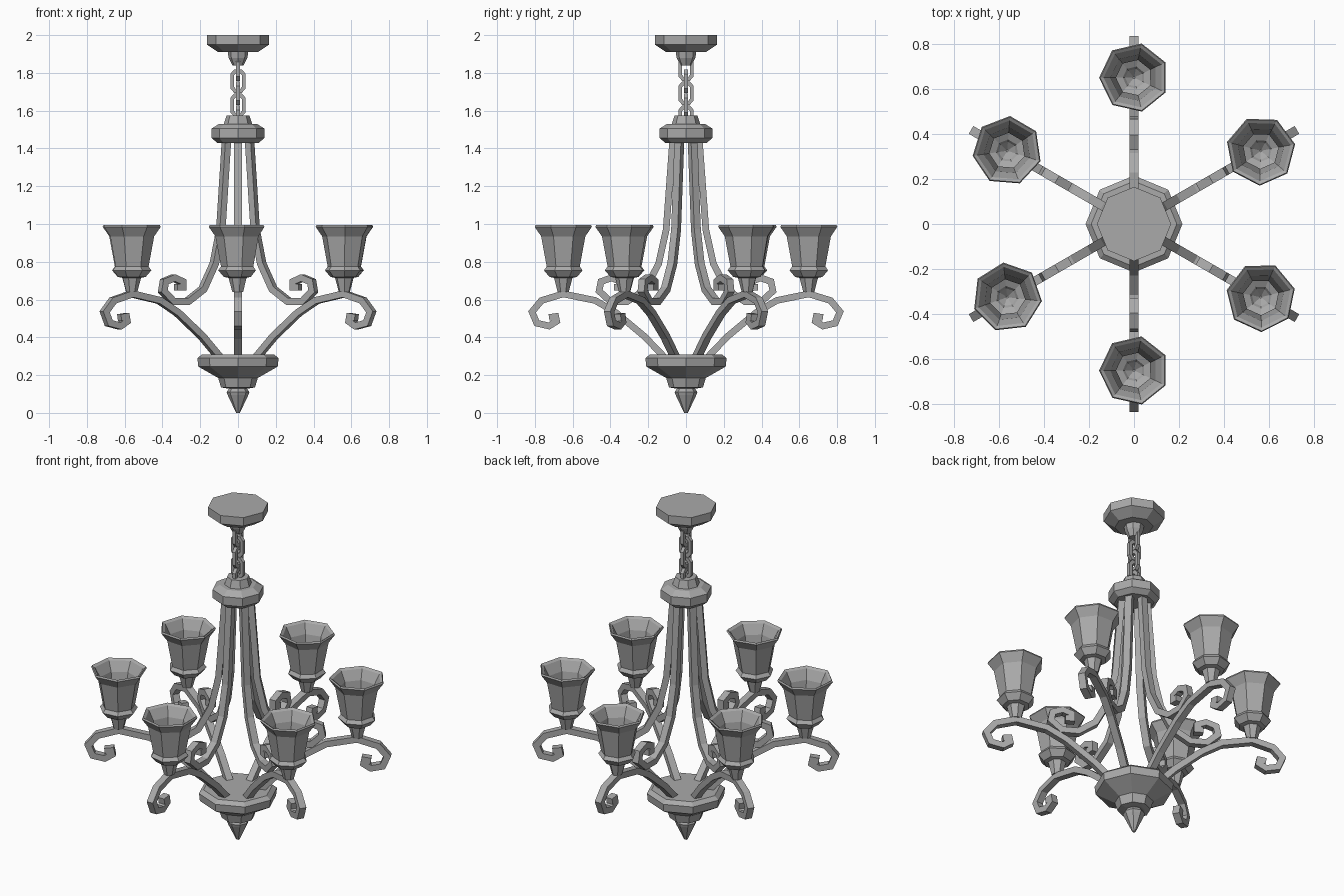
import bpy, bmesh
from math import sin, cos, radians, pi
from mathutils import Vector, Matrix

cube = bpy.data.objects.get("Cube")
if cube:
    bpy.data.objects.remove(cube)

metal = bpy.data.materials.new("grey metal")
metal.use_nodes = True
GREY = (0.4, 0.4, 0.4, 1)
metal.diffuse_color = GREY
metal.node_tree.nodes["Principled BSDF"].inputs["Base Color"].default_value = GREY


def finish(name, bm, matrix=Matrix()):
    bmesh.ops.recalc_face_normals(bm, faces=bm.faces)
    mesh = bpy.data.meshes.new(name)
    bm.to_mesh(mesh)
    bm.free()
    mesh.materials.append(metal)
    obj = bpy.data.objects.new(name, mesh)
    obj.matrix_world = matrix
    bpy.context.collection.objects.link(obj)
    return obj


def lathe(name, profile, sides, phase=0, matrix=Matrix()):
    """Turn a (radius, height) profile into a faceted solid."""
    bm = bmesh.new()
    rings = []
    for r, z in profile:
        ring = []
        for i in range(sides):
            a = radians(phase) + 2 * pi * i / sides
            ring.append(bm.verts.new((r * cos(a), r * sin(a), z)))
        rings.append(ring)
    for a, b in zip(rings, rings[1:]):
        for i in range(sides):
            j = (i + 1) % sides
            bm.faces.new((a[i], a[j], b[j], b[i]))
    bm.faces.new(rings[0])
    bm.faces.new(rings[-1])
    return finish(name, bm, matrix)


def bar(name, path, width, thick, matrix=Matrix(), closed=False):
    """Sweep a rectangular section along a path in the local xz plane."""
    pts = [Vector((x, 0, z)) for x, z in path]
    n = len(pts)
    bm = bmesh.new()
    rings = []
    for i, p in enumerate(pts):
        before = pts[i - 1] if closed or i else p
        after = pts[(i + 1) % n] if closed or i < n - 1 else p
        d1, d2 = (p - before).normalized(), (after - p).normalized()
        t = (d1 + d2).normalized()
        miter = max(0.6, t.dot(d2 if d2.length else d1))
        side = Vector((-t.z, 0, t.x)) * thick / 2 / miter
        wide = Vector((0, width / 2, 0))
        rings.append([bm.verts.new(p + side * s + wide * w)
                      for s, w in ((1, 1), (1, -1), (-1, -1), (-1, 1))])
    pairs = list(zip(rings, rings[1:])) + ([(rings[-1], rings[0])] if closed else [])
    for a, b in pairs:
        for i in range(4):
            j = (i + 1) % 4
            bm.faces.new((a[i], a[j], b[j], b[i]))
    if not closed:
        bm.faces.new(rings[0])
        bm.faces.new(rings[-1])
    return finish(name, bm, matrix)


# Central turned parts
lathe("ceiling_plate", [(0.165, 2), (0.165, 1.95), (0.105, 1.91)], 8)
lathe("ceiling_hook", [(0.055, 1.915), (0.05, 1.88), (0.03, 1.84)], 8)
lathe("top_collar", [(0.06, 1.575), (0.075, 1.53), (0.10, 1.53), (0.14, 1.505),
                     (0.14, 1.455), (0.11, 1.43)], 8)
lathe("lower_bowl", [(0.19, 0.31), (0.215, 0.29), (0.21, 0.245), (0.105, 0.185),
                     (0.09, 0.135), (0.06, 0.13)], 8)
lathe("bottom_finial", [(0.04, 0.14), (0.06, 0.11), (0.055, 0.095), (0.01, 0)], 8)

# Chain of links, each turned a quarter from the last
link = [(sx * x, sz * z) for sx, sz, x, z in (
    (1, 1, 0.03, 0.035), (1, 1, 0.016, 0.052), (-1, 1, 0.016, 0.052), (-1, 1, 0.03, 0.035),
    (-1, -1, 0.03, 0.035), (-1, -1, 0.016, 0.052), (1, -1, 0.016, 0.052), (1, -1, 0.03, 0.035))]
for k in range(5):
    place = Matrix.Translation((0, 0, 1.82 - 0.0635 * k)) @ Matrix.Rotation(pi / 2 * (k + 1), 4, "Z")
    bar(f"chain_link_{k + 1}", link, 0.02, 0.02, place, closed=True)

# Radial paths (distance from the axis, height)
lower_path = [(0.10, 0.28), (0.22, 0.405), (0.37, 0.53), (0.48, 0.595), (0.65, 0.63),
              (0.765, 0.595), (0.815, 0.535), (0.79, 0.475), (0.725, 0.46),
              (0.685, 0.485), (0.69, 0.51), (0.725, 0.505)]
upper_path = [(0.07, 1.45), (0.105, 0.97), (0.145, 0.79), (0.215, 0.655), (0.31, 0.59),
              (0.40, 0.59), (0.46, 0.645), (0.45, 0.695), (0.395, 0.715),
              (0.345, 0.695), (0.345, 0.665), (0.38, 0.665)]
# Hollow cup: outside from the stem up, over the rim, down inside to a socket
cup = [(0.03, 0.64), (0.05, 0.715), (0.075, 0.72), (0.105, 0.755), (0.09, 0.775),
       (0.12, 0.935), (0.155, 0.985), (0.15, 0.995), (0.135, 0.985), (0.105, 0.93),
       (0.08, 0.78), (0.09, 0.755), (0.05, 0.735), (0.04, 0.72), (0.005, 0.69)]

# Six arms, each with an upper stay and a cup
for k, phase in enumerate((11, 26, 34, 45, 26, 14)):
    angle = radians(30 + 60 * k)
    turn = Matrix.Rotation(angle, 4, "Z")
    bar(f"lower_arm_{k + 1}", lower_path, 0.04, 0.035, turn)
    bar(f"upper_stay_{k + 1}", upper_path, 0.04, 0.035, turn)
    lathe(f"lamp_cup_{k + 1}", cup, 7, phase,
          Matrix.Translation((0.65 * cos(angle), 0.65 * sin(angle), 0)))
